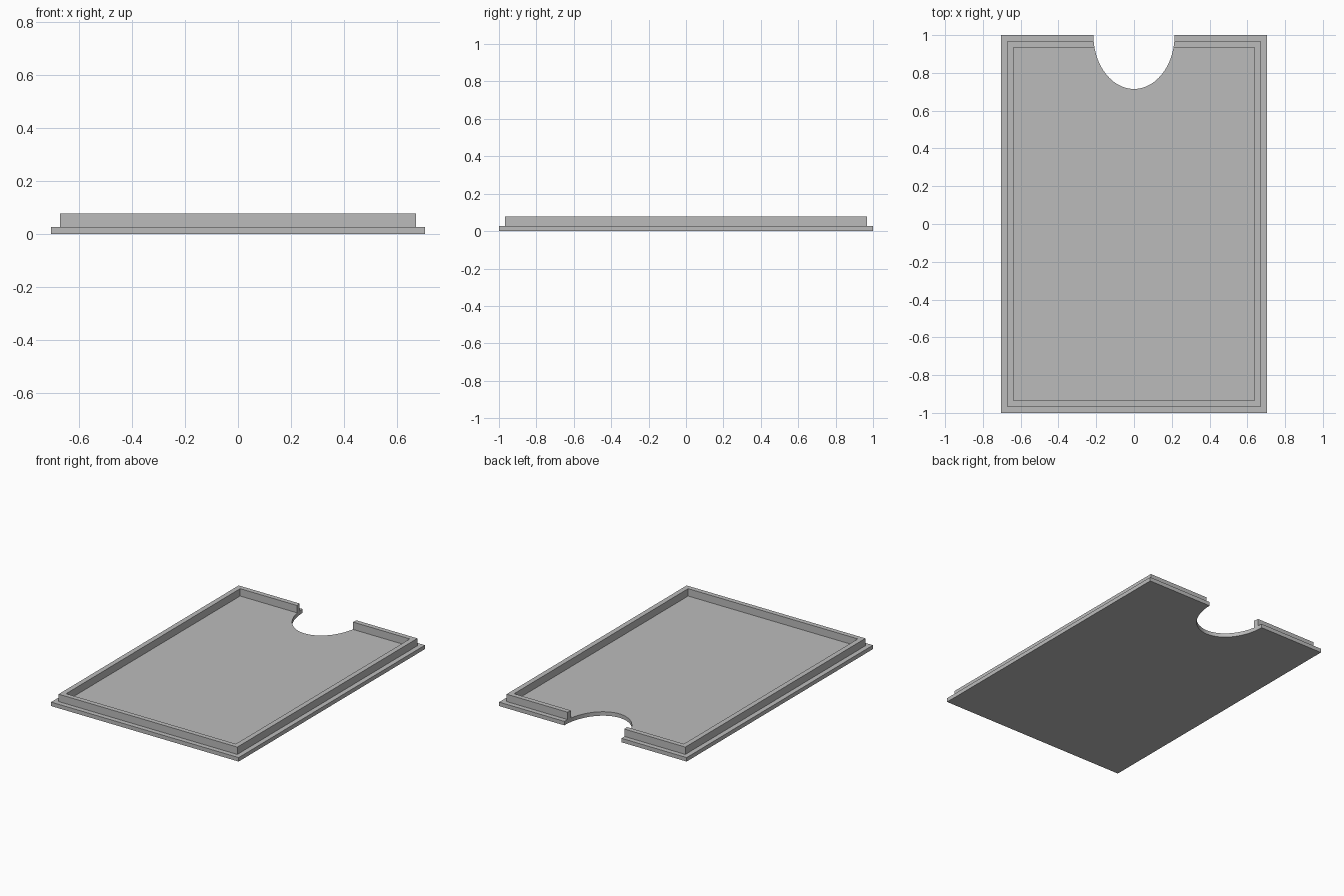
import bpy, bmesh
from math import sin, cos, pi, asin, radians

cube = bpy.data.objects.get("Cube")
if cube:
    bpy.data.objects.remove(cube, do_unlink=True)

grey = bpy.data.materials.new("matte_grey")
grey.use_nodes = True
colour = (0.5, 0.5, 0.5, 1)
grey.diffuse_color = colour
grey.node_tree.nodes["Principled BSDF"].inputs["Base Color"].default_value = colour

# Half-ellipse thumb notch centred on the back edge
NOTCH_X, NOTCH_Y = 0.215, 0.285
PLATE_TOP, RIM_TOP = 0.027, 0.077


def notch_arc(y_start, steps):
    """Notch points from its right side to its left side, starting at y_start."""
    a = asin((1 - y_start) / NOTCH_Y)
    return [(-NOTCH_X * cos(t), 1 - NOTCH_Y * sin(t))
            for t in (a + (pi - 2 * a) * i / steps for i in range(steps + 1))]


def open_frame(half_x, half_y):
    """Rectangle path open at the notch, running from its left lip round to its right lip."""
    right_lip, left_lip = notch_arc(half_y, 1)
    return [left_lip, (half_x, half_y), (half_x, -half_y),
            (-half_x, -half_y), (-half_x, half_y), right_lip]


def extrude_outline(name, outline, z0, z1):
    bm = bmesh.new()
    face = bm.faces.new([bm.verts.new((x, y, z0)) for x, y in outline])
    top = bmesh.ops.extrude_face_region(bm, geom=[face], use_keep_orig=True)
    verts = [v for v in top["geom"] if isinstance(v, bmesh.types.BMVert)]
    bmesh.ops.translate(bm, verts=verts, vec=(0, 0, z1 - z0))
    bmesh.ops.recalc_face_normals(bm, faces=bm.faces)
    mesh = bpy.data.meshes.new(name)
    bm.to_mesh(mesh)
    bm.free()
    mesh.materials.append(grey)
    obj = bpy.data.objects.new(name, mesh)
    bpy.context.collection.objects.link(obj)
    bpy.ops.object.select_all(action="DESELECT")
    obj.select_set(True)
    bpy.context.view_layer.objects.active = obj
    bpy.ops.object.shade_smooth_by_angle(angle=radians(30))
    return obj


# Flat base plate with the notch cut out of its back edge
plate = open_frame(0.705, 1.0)
extrude_outline("base_plate", plate + notch_arc(1.0, 48)[1:-1], 0, PLATE_TOP)

# Raised rim, set in from the plate edge and broken by the notch
rim = open_frame(0.672, 0.967) + open_frame(0.638, 0.934)[::-1]
extrude_outline("raised_rim", rim, PLATE_TOP, RIM_TOP)
